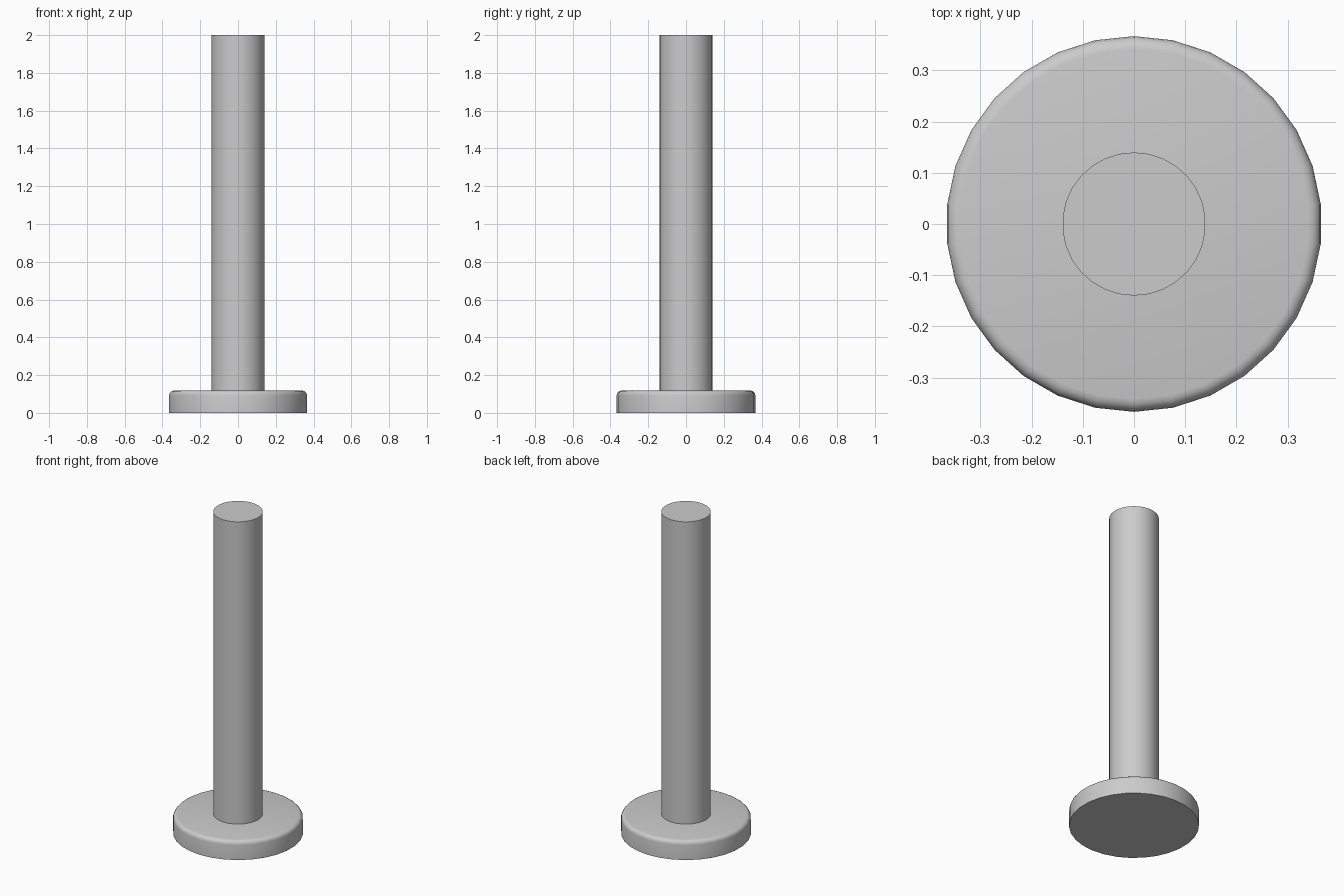
import bpy, bmesh, math

if "Cube" in bpy.data.objects:
    bpy.data.objects.remove(bpy.data.objects["Cube"])

SIDES = 30


def lathe(name, profile):
    """Revolve (radius, z) points around z, with flat caps at both ends."""
    bm = bmesh.new()
    rings = []
    for r, z in profile:
        rings.append([bm.verts.new((r * math.sin(a), r * math.cos(a), z))
                      for a in (2 * math.pi * i / SIDES for i in range(SIDES))])
    for low, high in zip(rings, rings[1:]):
        for i in range(SIDES):
            j = (i + 1) % SIDES
            bm.faces.new((low[i], low[j], high[j], high[i]))
    bm.faces.new(rings[0])
    bm.faces.new(rings[-1])
    bmesh.ops.recalc_face_normals(bm, faces=bm.faces)
    mesh = bpy.data.meshes.new(name)
    bm.to_mesh(mesh)
    bm.free()
    ob = bpy.data.objects.new(name, mesh)
    bpy.context.collection.objects.link(ob)
    bpy.ops.object.select_all(action='DESELECT')
    ob.select_set(True)
    bpy.context.view_layer.objects.active = ob
    bpy.ops.object.shade_smooth_by_angle(angle=math.radians(35))
    return ob


# Round base plate with a softened upper rim
R, H, F = 0.367, 0.118, 0.025
rim = [(R - F + F * math.cos(t), H - F + F * math.sin(t))
       for t in (math.pi / 2 * k / 4 for k in range(5))]
lathe("base_plate", [(R, 0.0)] + rim)

# Upright post, seated on the base
lathe("post", [(0.14, H - 0.005), (0.14, 2.0)])
